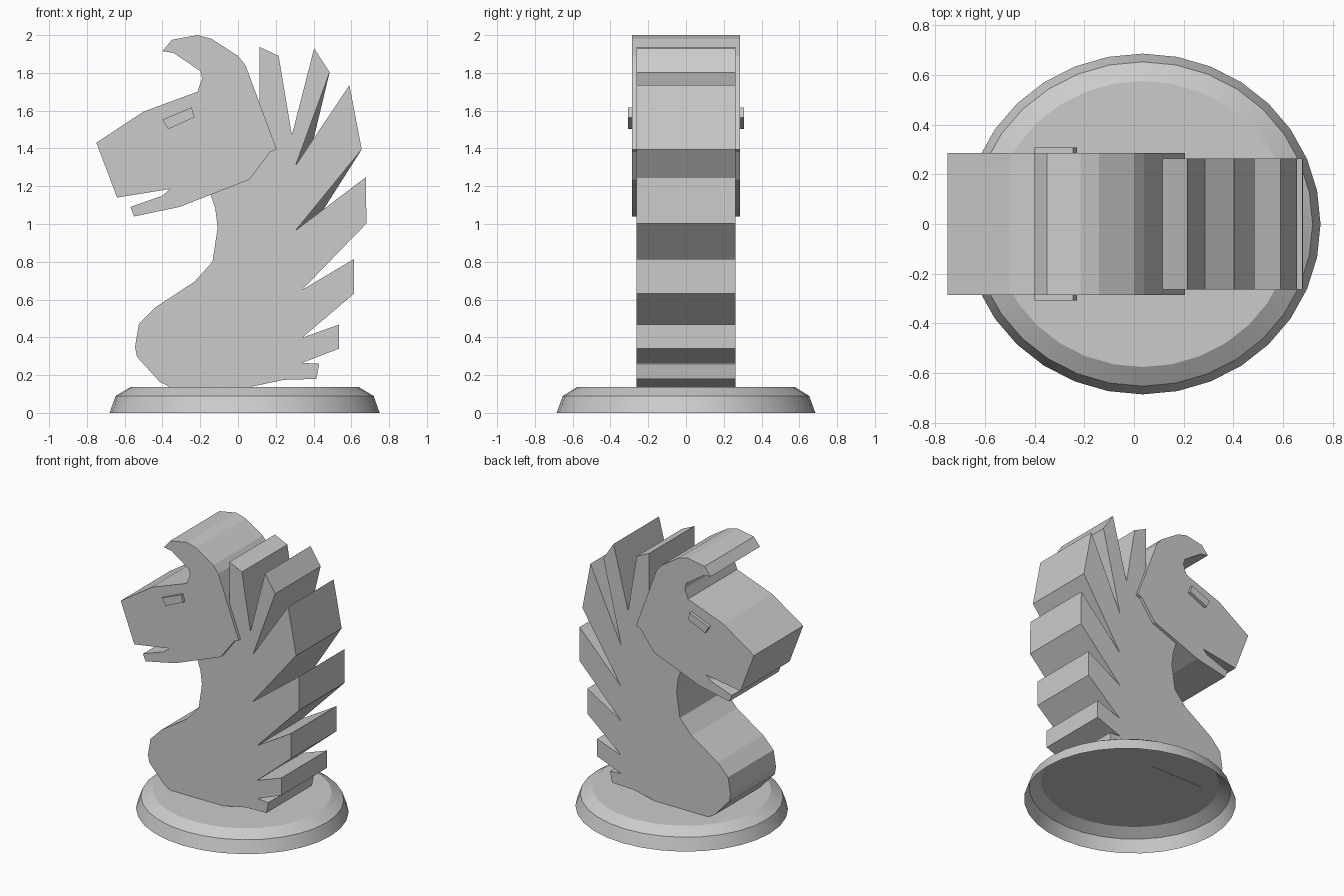
import bpy, bmesh
from math import cos, sin, pi

if "Cube" in bpy.data.objects:
    bpy.data.objects.remove(bpy.data.objects["Cube"])


def finish(name, bm):
    bmesh.ops.recalc_face_normals(bm, faces=bm.faces)
    mesh = bpy.data.meshes.new(name)
    bm.to_mesh(mesh)
    bm.free()
    obj = bpy.data.objects.new(name, mesh)
    bpy.context.collection.objects.link(obj)
    return obj


def slab(name, profile, y0, y1, back_changes=None):
    """Extrude an (x, z) outline along y; back_changes moves single back points."""
    back = list(profile)
    for i, p in (back_changes or {}).items():
        back[i] = p
    bm = bmesh.new()
    f = [bm.verts.new((x, y0, z)) for x, z in profile]
    b = [bm.verts.new((x, y1, z)) for x, z in back]
    bm.faces.new(f)
    bm.faces.new(b[::-1])
    n = len(f)
    for i in range(n):
        j = (i + 1) % n
        bm.faces.new((f[i], b[i], b[j], f[j]))
    return finish(name, bm)


# Round base: shell that is open underneath
bm = bmesh.new()
SIDES = 32
rings = []
for z, rx, ry in [(0, .715, .685), (.09, .683, .652), (.138, .602, .575)]:
    rings.append([bm.verts.new((.035 + rx * cos(2 * pi * i / SIDES),
                                ry * sin(2 * pi * i / SIDES), z))
                  for i in range(SIDES)])
for lo, hi in zip(rings, rings[1:]):
    for i in range(SIDES):
        j = (i + 1) % SIDES
        bm.faces.new((lo[i], lo[j], hi[j], hi[i]))
bm.faces.new(rings[-1])
base = finish("base", bm)
for p in base.data.polygons:
    p.use_smooth = len(p.vertices) == 4
bpy.context.view_layer.objects.active = base
base.select_set(True)
bpy.ops.object.shade_smooth_by_angle(angle=0.3)

# Neck with jagged mane
front_of_neck = [(.115, 1.64), (-.05, 1.3), (-.145, 1.155), (-.12, 1.08), (-.108, .98),
                 (-.135, .80), (-.23, .695), (-.44, .557), (-.525, .47), (-.545, .35),
                 (-.535, .297), (-.415, .165), (-.36, .136), (.055, .136), (.245, .175)]
mane = [(.415, .18), (.43, .26), (.34, .265),
        (.535, .34), (.535, .468), (.34, .398),
        (.615, .632), (.615, .815), (.34, .652),
        (.68, 1.003), (.677, 1.248), (.305, .966),
        (.655, 1.395), (.59, 1.735), (.305, 1.31),
        (.485, 1.803), (.403, 1.93), (.285, 1.47),
        (.215, 1.89), (.115, 1.937)]
k = len(front_of_neck)
slab("neck_and_mane", front_of_neck + mane, -.263, .263,
     {k + 11: (.34, .9), k + 14: (.34, 1.2)})

# Head with jaw and forelock
slab("head", [(-.75, 1.43), (-.64, 1.14), (-.36, 1.185), (-.40, 1.15), (-.57, 1.09),
              (-.55, 1.04), (-.31, 1.09), (.06, 1.235), (.17, 1.38), (.205, 1.395),
              (.04, 1.84), (0, 1.89), (-.14, 1.98), (-.215, 2.0), (-.35, 1.975),
              (-.40, 1.915), (-.34, 1.905), (-.20, 1.81), (-.19, 1.77),
              (-.215, 1.70), (-.5, 1.595)], -.285, .285)

# Eyes
for side, name in ((-1, "eye_front"), (1, "eye_back")):
    slab(name, [(-.40, 1.553), (-.245, 1.617), (-.23, 1.565), (-.37, 1.502)],
         side * .26, side * .308)
